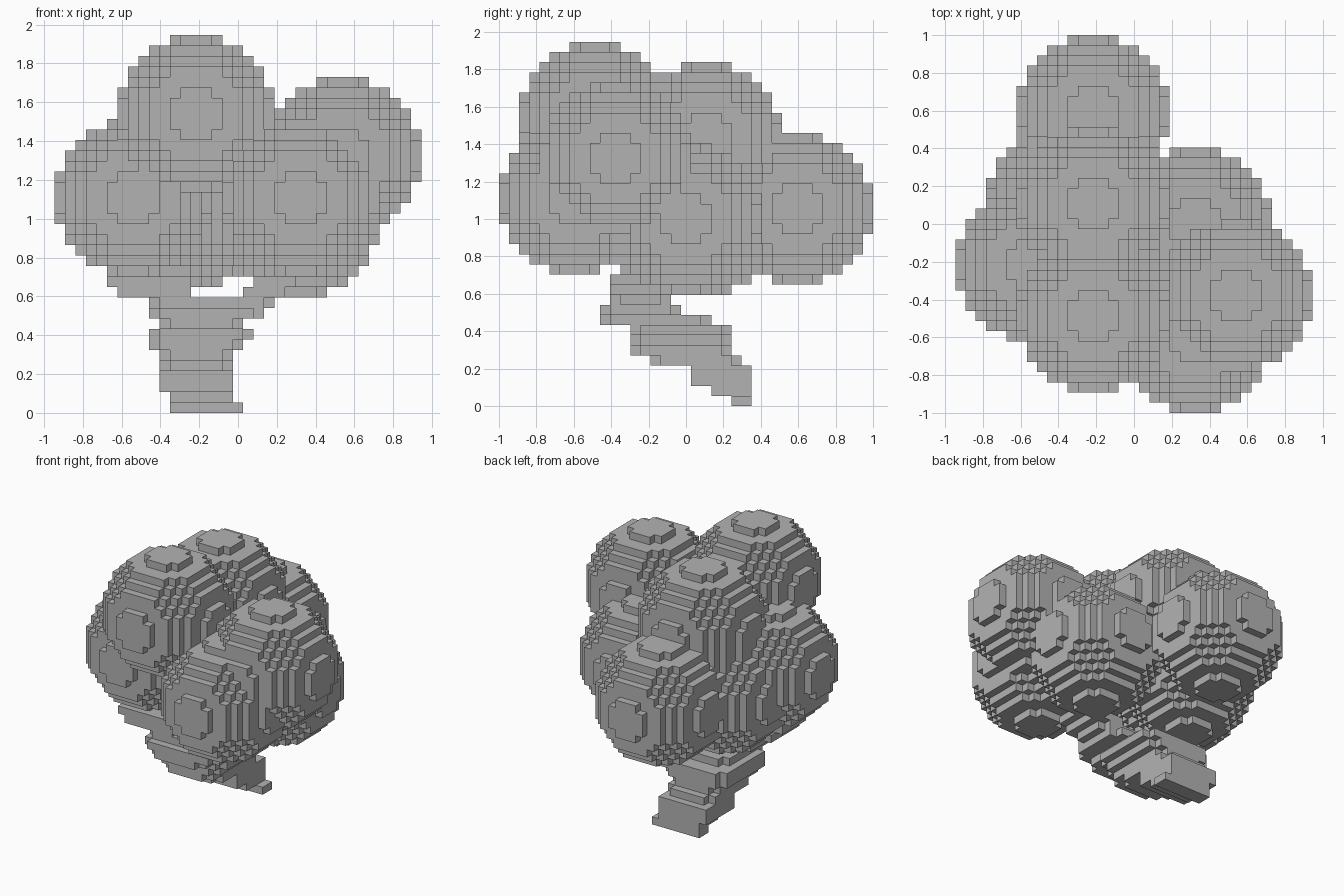
import bpy
import bmesh
from mathutils import Vector

cube = bpy.data.objects.get("Cube")
if cube:
    bpy.data.objects.remove(cube, do_unlink=True)

UNIT = 2 / 37                      # edge length of one block
ORIGIN = Vector((-17.5, -18.5, 0))

grey = bpy.data.materials.new("plain_grey")
grey.use_nodes = True
grey.diffuse_color = (0.45, 0.45, 0.45, 1)
grey.node_tree.nodes["Principled BSDF"].inputs["Base Color"].default_value = grey.diffuse_color


def ball(cx, cy, cz, radius=7.5):
    """Blocks of a ball centred on one block."""
    r = range(-7, 8)
    return {(cx + i, cy + j, cz + k) for i in r for j in r for k in r
            if i * i + j * j + k * k <= radius * radius}


def slab(k, x0, x1, y0, y1, power=4):
    """One layer of blocks with softened corners."""
    cx, cy, rx, ry = (x0 + x1) / 2, (y0 + y1) / 2, (x1 - x0) / 2, (y1 - y0) / 2
    return {(i, j, k) for i in range(x0, x1) for j in range(y0, y1)
            if abs((i + .5 - cx) / rx) ** power + abs((j + .5 - cy) / ry) ** power <= 1.15}


# Cluster of balls
parts = {
    "top_front_ball": ball(13, 9, 28),
    "top_back_ball": ball(13, 20, 26),
    "back_ball": ball(13, 29, 19),
    "upper_left_ball": ball(27, 11, 24),
    "front_left_ball": ball(23, 7, 20),
    "lower_left_ball": ball(23, 18, 18),
    "right_ball": ball(7, 14, 20),
    "lower_right_ball": ball(10, 20, 18),
}

# Slanted stem, layer by layer from the ground: x0, x1, y0, y1
layers = [(11, 18, 23, 25), (11, 17, 21, 25), (10, 17, 19, 25), (10, 17, 19, 25),
          (10, 17, 15, 24), (10, 17, 13, 23), (9, 18, 13, 23), (9, 19, 13, 23),
          (10, 18, 10, 21), (9, 20, 10, 18), (9, 21, 11, 17)]
parts["stem"] = set().union(*(slab(k, *box) for k, box in enumerate(layers)))

# Two short branches holding the cluster
parts["right_branch"] = slab(11, 6, 13, 11, 17) | slab(12, 5, 13, 11, 16)
parts["left_branch"] = slab(11, 18, 22, 11, 17) | slab(12, 19, 23, 11, 16)

solid = set().union(*parts.values())


def add_blocks(name, cells):
    """Skin of the blocks, leaving out faces inside the whole solid."""
    bm = bmesh.new()
    corners = {}

    def vert(p):
        if p not in corners:
            corners[p] = bm.verts.new((Vector(p) + ORIGIN) * UNIT)
        return corners[p]

    for cell in sorted(cells):
        for axis in range(3):
            u, v = (axis + 1) % 3, (axis + 2) % 3
            for side in (0, 1):
                near = list(cell)
                near[axis] += 2 * side - 1
                if tuple(near) in solid:
                    continue
                ring = []
                for a, b in ((0, 0), (1, 0), (1, 1), (0, 1)):
                    p = list(cell)
                    p[axis] += side
                    p[u] += a
                    p[v] += b
                    ring.append(vert(tuple(p)))
                bm.faces.new(ring if side else ring[::-1])
    mesh = bpy.data.meshes.new(name)
    bm.to_mesh(mesh)
    bm.free()
    mesh.materials.append(grey)
    obj = bpy.data.objects.new(name, mesh)
    bpy.context.collection.objects.link(obj)


used = set()
for name, cells in parts.items():
    add_blocks(name, cells - used)
    used |= cells
